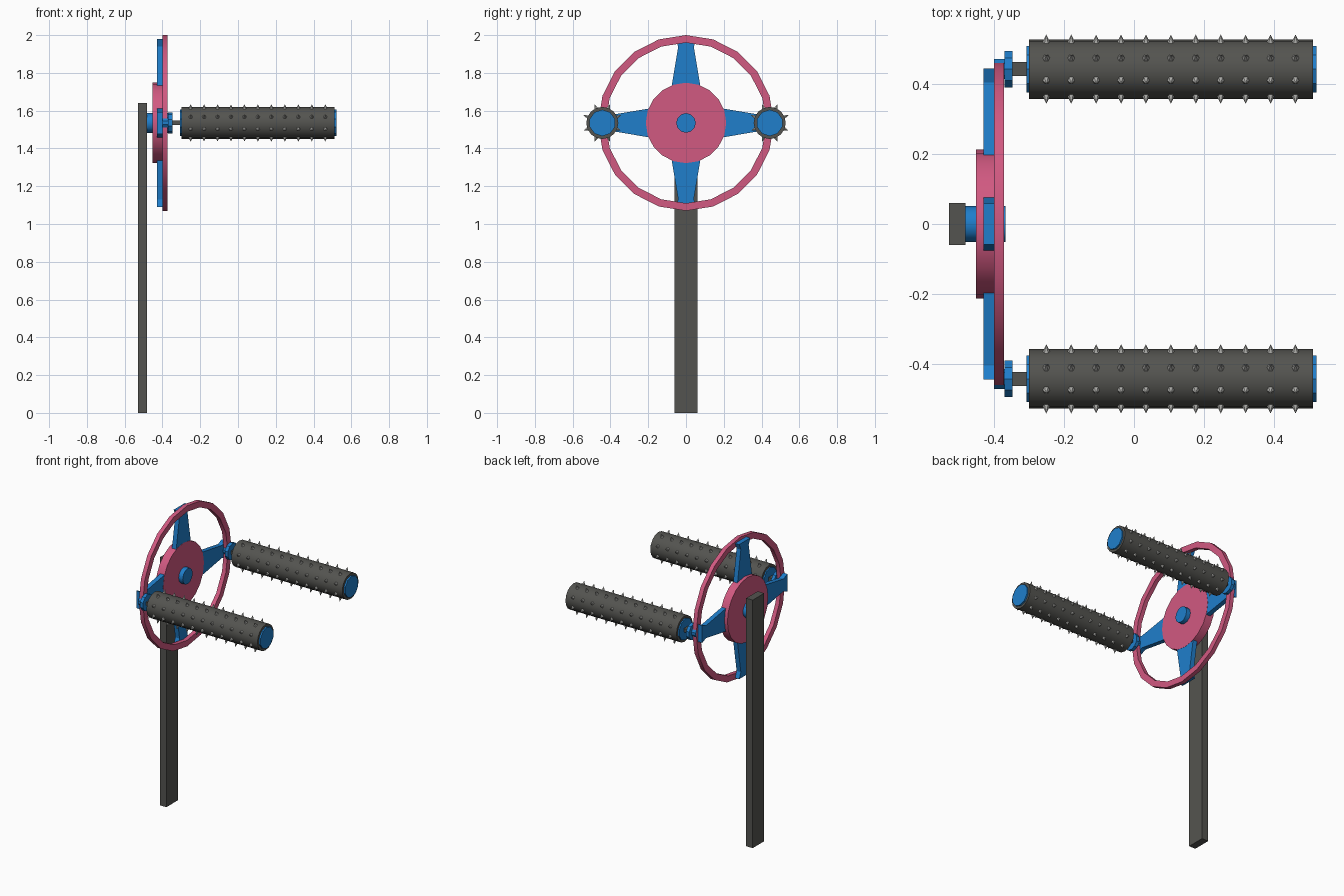
import bpy, bmesh, math
from mathutils import Matrix, Vector

if "Cube" in bpy.data.objects:
    bpy.data.objects.remove(bpy.data.objects["Cube"])

CZ = 1.535      # height of the wheel axis
HY = 0.443      # handle distance from the wheel axis


def material(name, rgb):
    m = bpy.data.materials.new(name)
    m.diffuse_color = (*rgb, 1)
    m.use_nodes = True
    m.node_tree.nodes["Principled BSDF"].inputs["Base Color"].default_value = m.diffuse_color
    return m


PINK = material("pink", (0.64, 0.10, 0.22))
BLUE = material("blue", (0.014, 0.21, 0.60))
GREY = material("dark grey", (0.088, 0.088, 0.08))
STEEL = material("light steel", (0.45, 0.45, 0.43))


def finish(name, bm, mat, smooth=False):
    bmesh.ops.recalc_face_normals(bm, faces=bm.faces)
    me = bpy.data.meshes.new(name)
    bm.to_mesh(me)
    bm.free()
    me.materials.append(mat)
    ob = bpy.data.objects.new(name, me)
    bpy.context.collection.objects.link(ob)
    if smooth:
        bpy.ops.object.select_all(action='DESELECT')
        ob.select_set(True)
        bpy.context.view_layer.objects.active = ob
        bpy.ops.object.shade_smooth_by_angle(angle=math.radians(35))
    return ob


def box(name, x0, x1, y0, y1, z0, z1, mat):
    bm = bmesh.new()
    bmesh.ops.create_cube(bm, size=1, matrix=Matrix.Translation(
        ((x0 + x1) / 2, (y0 + y1) / 2, (z0 + z1) / 2))
        @ Matrix.Diagonal((x1 - x0, y1 - y0, z1 - z0, 1)))
    return finish(name, bm, mat)


def lathe_x(name, profile, sides, mat, y=0, smooth=True, closed=False):
    """Spin (x, radius) points around an axis parallel to x, with a vertex at the top."""
    bm = bmesh.new()
    rings = [[bm.verts.new((x, y + r * math.sin(2 * math.pi * i / sides),
                            CZ + r * math.cos(2 * math.pi * i / sides)))
              for i in range(sides)] for x, r in profile]
    pairs = list(zip(rings, rings[1:]))
    if closed:
        pairs.append((rings[-1], rings[0]))
    else:
        bm.faces.new(rings[0])
        bm.faces.new(rings[-1])
    for a, b in pairs:
        for i in range(sides):
            j = (i + 1) % sides
            bm.faces.new((a[i], a[j], b[j], b[i]))
    return finish(name, bm, mat, smooth)


# Post
box("post", -0.53, -0.482, -0.06, 0.06, 0, 1.64, GREY)

# Wheel: axle, hub and rim
lathe_x("axle", [(-0.485, 0.052), (-0.368, 0.052)], 12, BLUE)
lathe_x("hub_disc", [(-0.452, 0.213), (-0.398, 0.213)], 20, PINK)
lathe_x("rim", [(-0.40, 0.465), (-0.372, 0.465), (-0.372, 0.425), (-0.40, 0.425)],
        20, PINK, closed=True)

# Four tapering spokes with flared ends
half = [(0.19, 0.077), (0.405, 0.041), (0.445, 0.058)]
outline = half + [(r, -w) for r, w in reversed(half)]
for k in range(4):
    bm = bmesh.new()
    face = bm.faces.new([bm.verts.new((-0.43, w, r)) for r, w in outline])
    ext = bmesh.ops.extrude_face_region(bm, geom=[face])
    bmesh.ops.translate(bm, vec=(0.031, 0, 0),
                        verts=[g for g in ext["geom"] if isinstance(g, bmesh.types.BMVert)])
    bm.transform(Matrix.Translation((0, 0, CZ)) @ Matrix.Rotation(k * math.pi / 2, 4, 'X'))
    finish(f"spoke_{k + 1}", bm, BLUE)

# Two spiked handles
for side, y in (("left", -HY), ("right", HY)):
    lathe_x(f"{side}_mount", [(-0.40, 0.03), (-0.37, 0.03), (-0.37, 0.055), (-0.348, 0.055)],
            10, BLUE, y, smooth=False)
    box(f"{side}_pin", -0.35, -0.30, y - 0.02, y + 0.02, CZ - 0.012, CZ + 0.012, GREY)
    lathe_x(f"{side}_core", [(-0.308, 0.07), (0.522, 0.07)], 10, BLUE, y, smooth=False)
    lathe_x(f"{side}_grip", [(-0.30, 0.085), (0.512, 0.085)], 16, GREY, y)

    # Spikes in eight rows of eleven
    bm = bmesh.new()
    for col in range(11):
        for row in range(8):
            a = math.radians(22.5 + 45 * row)
            d = Vector((0, math.cos(a), math.sin(a)))
            pos = Vector((-0.251 + 0.0713 * col, y, CZ)) + d * 0.094
            bmesh.ops.create_cone(
                bm, cap_ends=True, segments=6, radius1=0.012, radius2=0, depth=0.026,
                matrix=Matrix.Translation(pos) @ d.to_track_quat('Z', 'X').to_matrix().to_4x4())
    finish(f"{side}_spikes", bm, STEEL)
